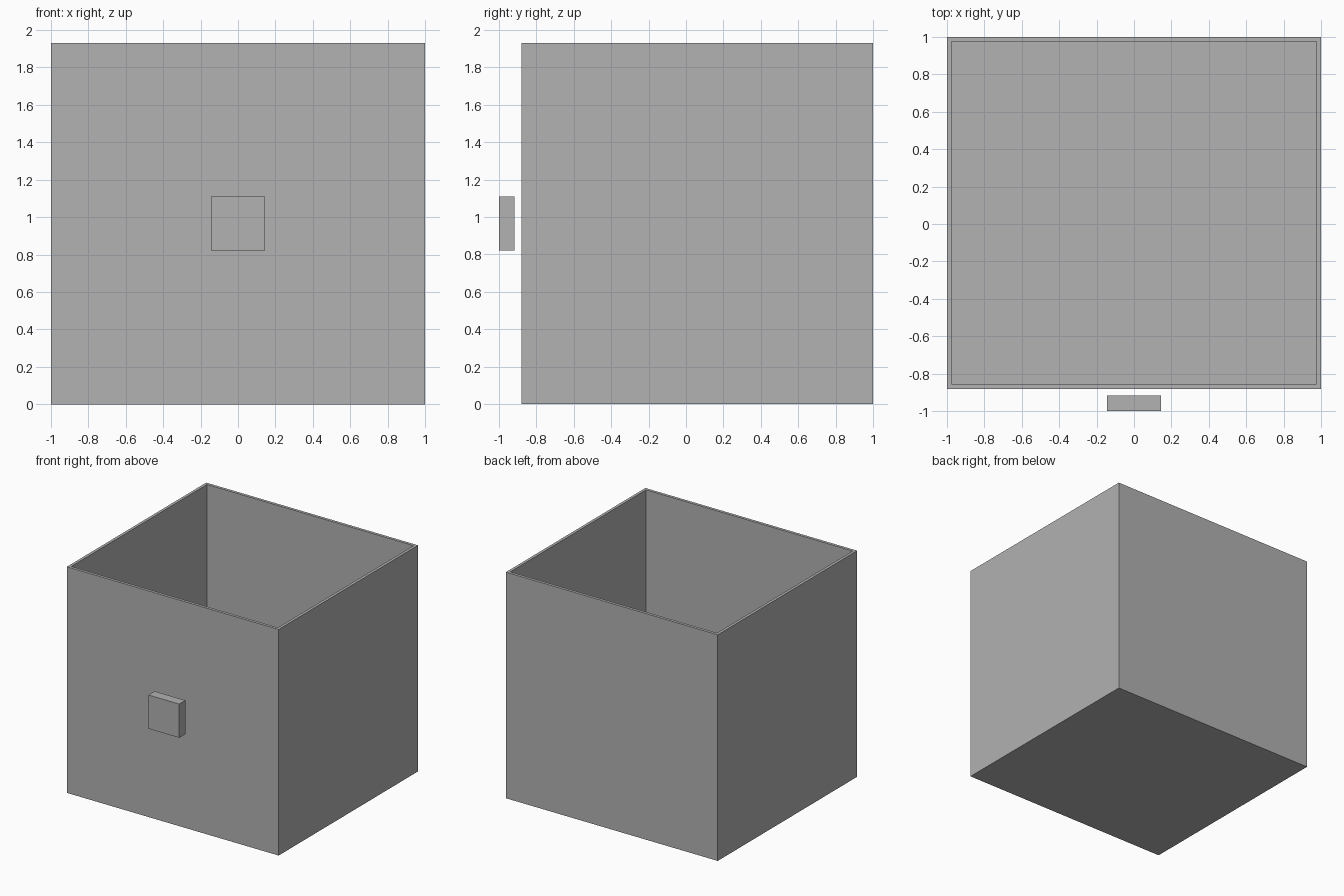
import bpy
import bmesh
from mathutils import Vector

cube = bpy.data.objects.get("Cube")
if cube:
    bpy.data.objects.remove(cube, do_unlink=True)

# Single plain grey finish
grey = bpy.data.materials.new("plain_grey")
grey.use_nodes = True
colour = (0.445, 0.445, 0.445, 1)
grey.diffuse_color = colour
grey.node_tree.nodes["Principled BSDF"].inputs["Base Color"].default_value = colour


def make_block(name, low, high, wall=0):
    """Block between two corners; a wall thickness hollows it from the top."""
    low, high = Vector(low), Vector(high)
    bm = bmesh.new()
    bmesh.ops.create_cube(bm, size=1)
    bmesh.ops.scale(bm, vec=high - low, verts=bm.verts)
    bmesh.ops.translate(bm, vec=(low + high) / 2, verts=bm.verts)
    if wall:
        bm.normal_update()
        top = max(bm.faces, key=lambda f: f.calc_center_median().z)
        bmesh.ops.inset_region(bm, faces=[top], thickness=wall)
        opening = bmesh.ops.extrude_discrete_faces(bm, faces=[top])["faces"][0]
        bmesh.ops.translate(bm, vec=(0, 0, low.z + wall - high.z), verts=opening.verts)
    bmesh.ops.recalc_face_normals(bm, faces=bm.faces)
    mesh = bpy.data.meshes.new(name)
    bm.to_mesh(mesh)
    bm.free()
    mesh.materials.append(grey)
    obj = bpy.data.objects.new(name, mesh)
    bpy.context.collection.objects.link(obj)
    return obj


# Open-topped box with thin walls and floor
make_block("open_box", (-1, -0.88, 0), (1, 1, 1.93), wall=0.035)

# Square pull floating just ahead of the front wall
make_block("front_pull", (-0.145, -1, 0.822), (0.145, -0.917, 1.11))
